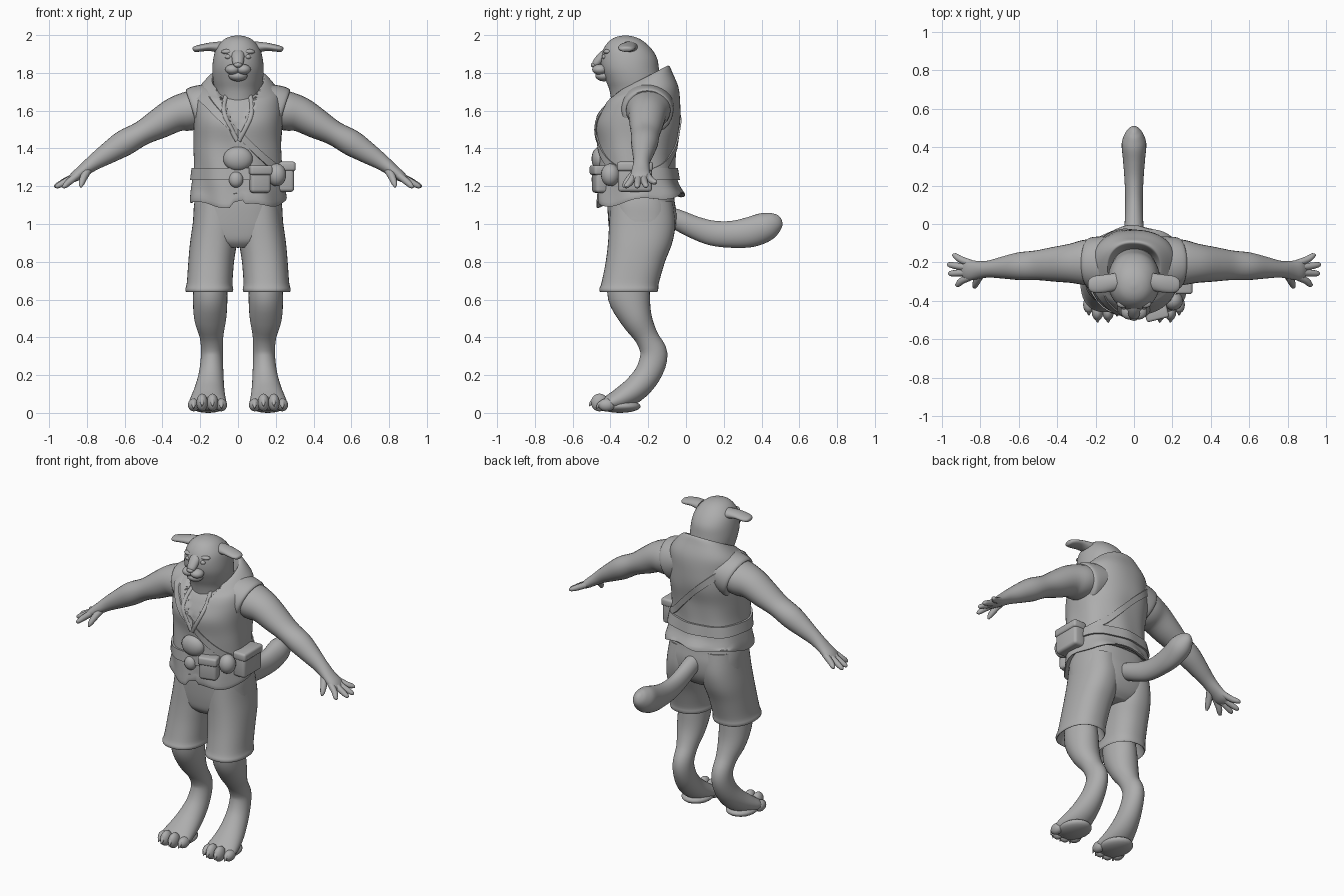
import bpy, bmesh, math
from mathutils import Vector
from mathutils.bvhtree import BVHTree

grey = bpy.data.materials.new("plain grey")
grey.diffuse_color = (0.42, 0.42, 0.42, 1)


def finish(name, bm, angle=50):
    bmesh.ops.recalc_face_normals(bm, faces=bm.faces)
    me = bpy.data.meshes.new(name)
    bm.to_mesh(me)
    bm.free()
    me.materials.append(grey)
    ob = bpy.data.objects.new(name, me)
    bpy.context.collection.objects.link(ob)
    bpy.ops.object.select_all(action='DESELECT')
    ob.select_set(True)
    bpy.context.view_layer.objects.active = ob
    bpy.ops.object.shade_smooth_by_angle(angle=math.radians(angle))
    return ob


def smooth(rows, k):
    """Catmull-Rom interpolation of parameter rows."""
    out = []
    for i in range(len(rows) - 1):
        p = [rows[max(0, min(len(rows) - 1, i + d))] for d in (-1, 0, 1, 2)]
        for j in range(k):
            t = j / k
            out.append([0.5 * (2*b + (c-a)*t + (2*a-5*b+4*c-d)*t*t + (3*b-a-3*c+d)*t**3)
                        for a, b, c, d in zip(*p)])
    return out + [list(rows[-1])]


def skin(name, rings, warp=None):
    bm = bmesh.new()
    vs = [[bm.verts.new(warp(c) if warp else c) for c in r] for r in rings]
    n = len(rings[0])
    for a, b in zip(vs, vs[1:]):
        for i in range(n):
            bm.faces.new((a[i], a[(i+1) % n], b[(i+1) % n], b[i]))
    bm.faces.new(vs[0])
    bm.faces.new(vs[-1])
    return finish(name, bm)


def stack(name, rows, k=4, n=48, power=2.3, warp=None):
    """Horizontal rings: z, cx, cy, rx, ry, slope of ring along y."""
    rings = []
    for z, cx, cy, rx, ry, sl in smooth(rows, k):
        ring = []
        for i in range(n):
            c, s = math.cos(2*math.pi*i/n), math.sin(2*math.pi*i/n)
            x = math.copysign(abs(c)**(2/power), c) * rx
            y = math.copysign(abs(s)**(2/power), s) * ry
            ring.append(Vector((cx + x, cy + y, z + sl*y)))
        rings.append(ring)
    return skin(name, rings, warp)


def tube(name, rows, ref, k=4, n=24):
    """Rings across a path: x, y, z, radius along ref, other radius."""
    rows = smooth(rows, k)
    pts = [Vector(r[:3]) for r in rows]
    rings = []
    for i, r in enumerate(rows):
        t = (pts[min(i+1, len(pts)-1)] - pts[max(i-1, 0)]).normalized()
        u = (Vector(ref) - t*t.dot(Vector(ref))).normalized()
        v = t.cross(u)
        rings.append([pts[i] + u*r[3]*math.cos(a) + v*r[4]*math.sin(a)
                      for a in (2*math.pi*j/n for j in range(n))])
    return skin(name, rings)


def ball(name, loc, rad):
    bm = bmesh.new()
    bmesh.ops.create_uvsphere(bm, u_segments=20, v_segments=12, radius=1)
    for v in bm.verts:
        v.co = Vector(a*b + c for a, b, c in zip(v.co, rad, loc))
    return finish(name, bm)


def box(name, loc, size, turn=0, bevel=0.018):
    bm = bmesh.new()
    bmesh.ops.create_cube(bm, size=1)
    for v in bm.verts:
        v.co = Vector(a*b for a, b in zip(v.co, size))
    bmesh.ops.bevel(bm, geom=bm.edges[:], offset=bevel, segments=3, profile=0.5, affect='EDGES')
    ob = finish(name, bm)
    ob.location, ob.rotation_euler = loc, (0, 0, turn)
    return ob


def mirrored(rows, s):
    return [(r[0]*s,) + tuple(r[1:]) for r in rows]


# Vest with a sunken V neck and soft folds
def vest_warp(c):
    a = math.atan2(c.x, -(c.y + 0.25))
    f = max(0, 1.55 - c.z)
    k = 1 + 0.03*f/0.45*math.sin(7*a + 9*c.z) + 0.008*math.sin(22*c.z + 3*a)
    x, y, z = c.x*k, (c.y + 0.25)*k - 0.25, c.z
    if y < -0.3 and z > 1.45 and abs(x) < (z - 1.45)*0.42:
        y += 0.022
    if z < 1.16:
        z += 0.012*math.sin(5*a) + (0.025 if y < -0.35 and abs(x) < 0.03 else 0)
    return Vector((x, y, z))


vest = stack("vest", [
    (1.16, 0, -.24, .21, .18, .1), (1.125, 0, -.24, .252, .23, .13), (1.2, 0, -.255, .245, .213, .08),
    (1.3, 0, -.26, .232, .202, 0), (1.42, 0, -.257, .232, .205, 0), (1.53, 0, -.253, .235, .222, 0),
    (1.62, 0, -.24, .235, .208, .05), (1.69, 0, -.23, .225, .19, .18), (1.735, 0, -.235, .185, .166, .38),
    (1.765, 0, -.235, .145, .145, .5), (1.755, 0, -.24, .132, .13, .5), (1.70, 0, -.25, .115, .12, .3)],
    k=5, n=96, warp=vest_warp)
tmp = bmesh.new()
tmp.from_mesh(vest.data)
surface = BVHTree.FromBMesh(tmp)
tmp.free()


def on_vest(a, z, off):
    d = Vector((math.sin(a), -math.cos(a), 0))
    o = Vector((0, -.25, z))
    hit = surface.ray_cast(o + d, -d)[0]
    return o + d*(((hit - o).length if hit else 0.14) + off)


# Belt and shoulder strap follow the vest surface
def band(name, height, half, thick, n=72):
    bm = bmesh.new()
    vs = []
    for i in range(n):
        a = 2*math.pi*i/n
        z = height(a)
        vs.append([bm.verts.new(on_vest(a, z + dz, off)) for dz, off in
                   ((-half, -.01), (-half, thick), (half, thick), (half, -.01))])
    for i in range(n):
        for j in range(4):
            p, q = vs[i], vs[(i+1) % n]
            bm.faces.new((p[j], q[j], q[(j+1) % 4], p[(j+1) % 4]))
    return finish(name, bm)


band("belt", lambda a: 1.265, .032, .012)
band("shoulder_strap", lambda a: 1.48 - .22*math.sin(a), .024, .008)

# Pouches
ball("round_pouch", (0.0, -.455, 1.345), (.078, .045, .065))
ball("small_pouch", (-.01, -.47, 1.235), (.038, .03, .042))
box("front_pouch", (.115, -.455, 1.235), (.11, .07, .14), .25)
box("front_pouch_flap", (.117, -.462, 1.285), (.12, .075, .05), .25, .012)
box("side_pouch", (.255, -.27, 1.245), (.085, .18, .15))
box("side_pouch_flap", (.26, -.27, 1.305), (.09, .19, .05), 0, .014)
ball("hip_pouch", (.205, -.40, 1.26), (.05, .05, .06))

# Head, muzzle and nose
stack("head", [
    (1.60, 0, -.27, .11, .12, 0), (1.70, 0, -.265, .122, .138, 0), (1.76, 0, -.28, .132, .145, 0),
    (1.82, 0, -.295, .136, .152, 0), (1.88, 0, -.302, .13, .148, 0), (1.93, 0, -.31, .115, .125, 0),
    (1.97, 0, -.317, .083, .088, 0), (1.99, 0, -.32, .048, .05, 0), (1.998, 0, -.32, .01, .01, 0)],
    power=2.1)
tube("snout_bridge", [(0, -.40, 1.92, .035, .02), (0, -.44, 1.89, .034, .025),
                      (0, -.475, 1.85, .028, .022), (0, -.485, 1.835, .015, .012)], (1, 0, 0))
ball("chin", (0, -.435, 1.785), (.05, .045, .03))
ball("nose", (0, -.487, 1.842), (.022, .017, .014))

for s in (1, -1):
    ball("muzzle_cheek", (.028*s, -.455, 1.818), (.04, .042, .028))
    ball("eye", (.052*s, -.432, 1.885), (.017, .014, .013))
    ball("brow", (.055*s, -.415, 1.912), (.035, .022, .014))
    tube("ear", mirrored([(.09, -.30, 1.935, .045, .032), (.15, -.31, 1.938, .046, .022),
                          (.205, -.315, 1.93, .044, .018), (.232, -.315, 1.925, .03, .014),
                          (.239, -.315, 1.923, .008, .005)], s), (0, 1, 0))
    # Lapel edge of the V neck
    tube("lapel", [tuple(on_vest(math.atan2(x*s, .19), z, .004)) + (.012, .008) for x, z in
                   ((.004, 1.44), (.03, 1.50), (.06, 1.57), (.085, 1.63), (.10, 1.68))], (1, 0, 0), n=10)
    # Armhole of the vest
    tube("armhole", mirrored([(.10, -.205, 1.64, .14, .11), (.18, -.205, 1.61, .14, .13),
                              (.232, -.205, 1.592, .131, .128), (.238, -.205, 1.59, .10, .10)], s), (0, 1, 0), n=32)
    # Arm, palm and fingers
    tube("arm", mirrored([
        (.15, -.19, 1.63, .11, .09), (.25, -.20, 1.60, .118, .104), (.33, -.205, 1.58, .102, .093),
        (.42, -.21, 1.53, .09, .08), (.51, -.215, 1.48, .077, .065), (.60, -.22, 1.43, .072, .069),
        (.68, -.227, 1.38, .058, .058), (.76, -.235, 1.328, .044, .043), (.82, -.24, 1.283, .048, .033),
        (.865, -.24, 1.25, .054, .027), (.895, -.24, 1.23, .035, .014)], s), (0, 1, 0))
    for by, tx, ty, tz in ((-.205, .945, -.165, 1.215), (-.228, .972, -.212, 1.197),
                           (-.252, .967, -.258, 1.195), (-.275, .93, -.315, 1.195)):
        tube("finger", mirrored([(.85, by, 1.258, .019, .019), ((.86+tx)/2, (by+ty)/2, (1.25+tz)/2, .018, .018),
                                 (tx-.012, ty, tz+.006, .014, .013), (tx, ty, tz, .005, .005)], s), (0, 1, 0), 3, 12)
    tube("thumb", mirrored([(.79, -.25, 1.295, .02, .022), (.815, -.29, 1.25, .02, .02),
                            (.828, -.32, 1.215, .015, .015), (.832, -.332, 1.195, .005, .005)], s), (0, 1, 0), 3, 12)
    # Shorts leg with a turned-in hem
    stack("shorts_leg", [(z, cx*s, cy, rx, ry, sl) for z, cx, cy, rx, ry, sl in (
        (.72, .148, -.30, .095, .11, 0), (.655, .15, -.30, .115, .138, 0), (.64, .152, -.303, .122, .150, 0),
        (.655, .152, -.303, .127, .156, 0), (.69, .15, -.295, .121, .152, 0), (.80, .142, -.268, .121, .157, 0),
        (.90, .13, -.243, .124, .17, 0), (1.0, .118, -.232, .122, .175, 0), (1.12, .11, -.235, .115, .165, 0))],
        n=40)
    # Lower leg and foot
    tube("leg", mirrored([
        (.145, -.31, .74, .085, .10), (.147, -.302, .62, .091, .112), (.147, -.262, .50, .085, .084),
        (.14, -.208, .40, .062, .062), (.138, -.17, .31, .058, .072), (.142, -.20, .21, .065, .070),
        (.150, -.265, .13, .078, .068), (.157, -.34, .078, .092, .06), (.16, -.40, .053, .098, .046),
        (.16, -.445, .042, .08, .03)], s), (1, 0, 0), n=32)
    ball("foot_pad", (.158*s, -.35, .035), (.092, .11, .035))
    for x, y, z in ((.088, -.425, .042), (.135, -.458, .055), (.19, -.458, .055), (.235, -.42, .042)):
        ball("toe", (x*s, y, z), (.03, .045, z - .008))
        tube("claw", mirrored([(x, y-.03, z+.01, .014, .014), (x, y-.043, z-.002, .01, .011),
                               (x, y-.055, z-.02, .002, .002)], s), (1, 0, 0), 3, 10)

# Hips of the shorts
stack("shorts_hips", [(.875, 0, -.245, .10, .12, 0), (.91, 0, -.24, .19, .155, 0), (.97, 0, -.232, .235, .175, 0),
                      (1.05, 0, -.232, .236, .182, 0), (1.12, 0, -.238, .23, .178, 0),
                      (1.20, 0, -.24, .21, .17, 0)], power=2.6)

# Tail
tube("tail", [(0, -.12, 1.05, .05, .05), (0, -.04, 1.02, .05, .055), (0, .05, .98, .047, .06),
              (0, .14, .952, .046, .066), (0, .24, .945, .05, .071), (0, .34, .957, .058, .08),
              (0, .42, .985, .064, .077), (0, .47, 1.012, .045, .055), (0, .493, 1.028, .022, .03),
              (0, .50, 1.033, .006, .008)], (1, 0, 0), n=28)
